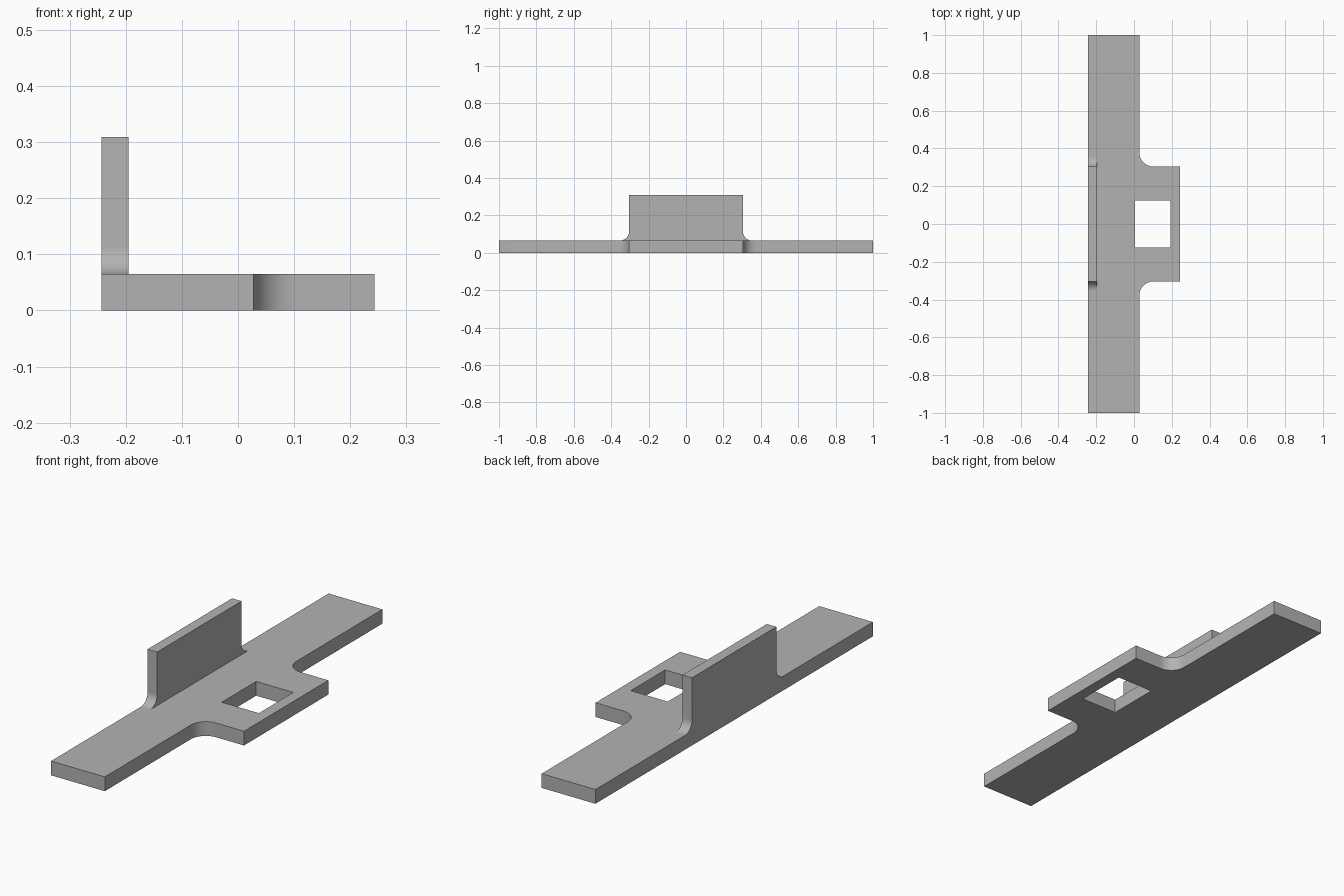
import bpy, bmesh, math
from mathutils import Matrix, Vector

if "Cube" in bpy.data.objects:
    bpy.data.objects.remove(bpy.data.objects["Cube"])

LEFT, STRIP_RIGHT, TAB_RIGHT = -0.243, 0.028, 0.243
THICK, TOP = 0.065, 0.309
HALF_TAB = 0.304

grey = bpy.data.materials.new("steel grey")
grey.diffuse_color = (0.45, 0.45, 0.45, 1)
grey.use_nodes = True
grey.node_tree.nodes["Principled BSDF"].inputs["Base Color"].default_value = grey.diffuse_color


def arc(cx, cy, r, start, end, steps=12):
    """Points of a circular fillet, angles in degrees."""
    angles = [math.radians(start + (end - start) * i / steps) for i in range(steps + 1)]
    return [(cx + r * math.cos(a), cy + r * math.sin(a)) for a in angles]


def mirrored(half):
    """Close a half outline by reflecting its second coordinate."""
    return half + [(u, -v) for u, v in reversed(half)]


def extruded(name, loops, depth, matrix):
    """Fill the outlines (the first is outer, the others holes) and extrude them."""
    bm = bmesh.new()
    edges = []
    for loop in loops:
        vs = [bm.verts.new((u, v, 0)) for u, v in loop]
        edges += [bm.edges.new((vs[i], vs[(i + 1) % len(vs)])) for i in range(len(vs))]
    bmesh.ops.triangle_fill(bm, use_beauty=True, use_dissolve=False, edges=edges,
                            normal=Vector((0, 0, 1)))
    res = bmesh.ops.extrude_face_region(bm, geom=bm.faces[:], use_keep_orig=True)
    moved = [g for g in res["geom"] if isinstance(g, bmesh.types.BMVert)]
    bmesh.ops.translate(bm, verts=moved, vec=(0, 0, depth))
    bmesh.ops.transform(bm, matrix=matrix, verts=bm.verts[:])
    bmesh.ops.recalc_face_normals(bm, faces=bm.faces[:])
    mesh = bpy.data.meshes.new(name)
    bm.to_mesh(mesh)
    bm.free()
    mesh.materials.append(grey)
    ob = bpy.data.objects.new(name, mesh)
    bpy.context.collection.objects.link(ob)
    bpy.ops.object.select_all(action="DESELECT")
    ob.select_set(True)
    bpy.context.view_layer.objects.active = ob
    bpy.ops.object.shade_smooth_by_angle(angle=math.radians(30))
    return ob


# Base plate: long strip with a filleted side tab and a rectangular window
r = 0.075
half_plate = [(LEFT, 1), (STRIP_RIGHT, 1)]
half_plate += arc(STRIP_RIGHT + r, HALF_TAB + r, r, 180, 270)
half_plate += [(TAB_RIGHT, HALF_TAB)]
window = mirrored([(0.005, 0.124), (0.192, 0.124)])
extruded("base_plate", [mirrored(half_plate), window], THICK, Matrix())

# Upright flange: profile drawn as (height, y), flared at its foot
r = 0.05
half_flange = arc(THICK + r, HALF_TAB + r, r, 180, 270) + [(TOP, HALF_TAB)]
upright = Matrix(((0, 0, 1, LEFT), (0, 1, 0, 0), (1, 0, 0, 0), (0, 0, 0, 1)))
extruded("upright_flange", [mirrored(half_flange)], 0.048, upright)
